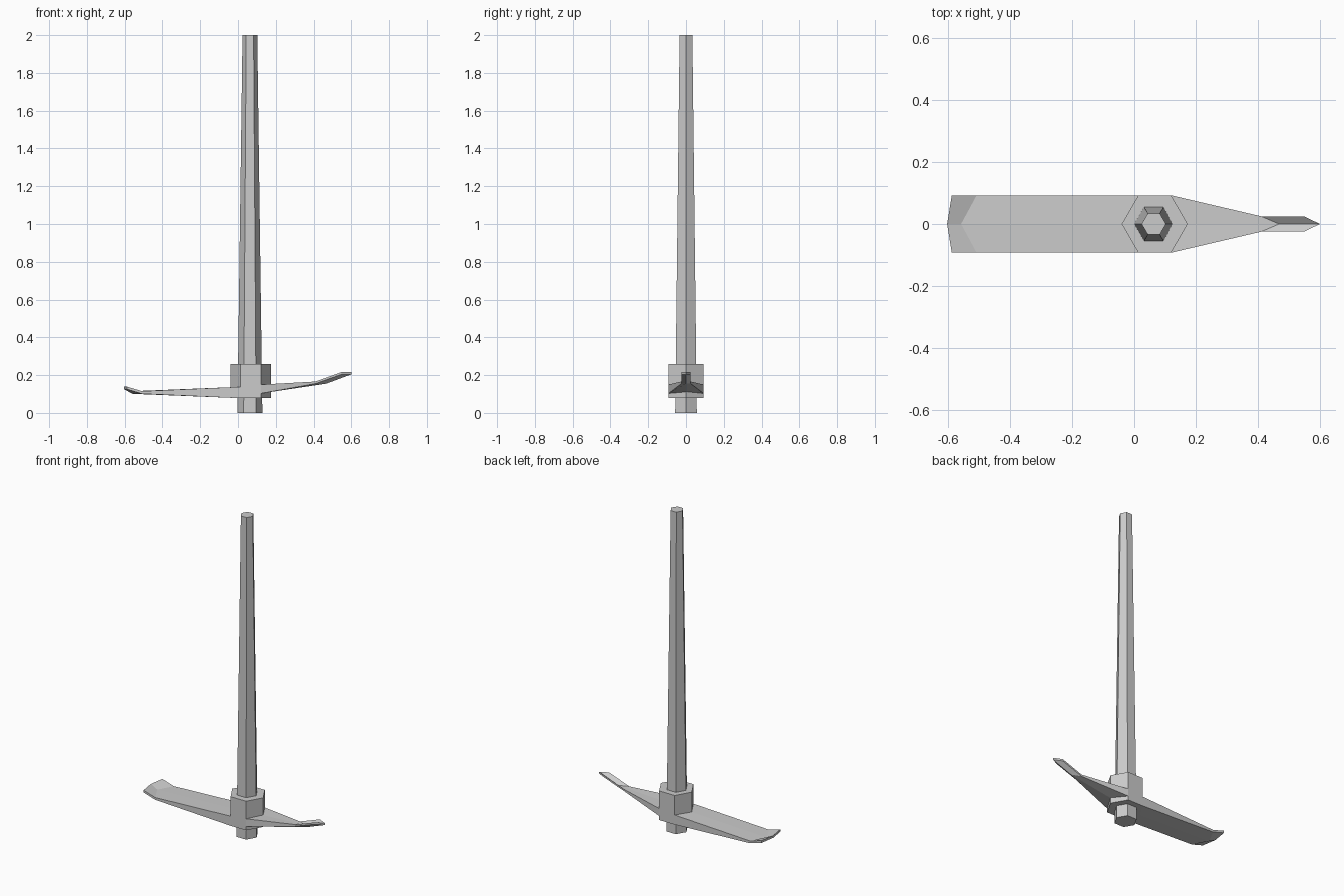
import bpy, bmesh, math
from mathutils import Vector

if "Cube" in bpy.data.objects:
    bpy.data.objects.remove(bpy.data.objects["Cube"])


def make_object(name, bm):
    bmesh.ops.recalc_face_normals(bm, faces=bm.faces)
    mesh = bpy.data.meshes.new(name)
    bm.to_mesh(mesh)
    bm.free()
    obj = bpy.data.objects.new(name, mesh)
    bpy.context.collection.objects.link(obj)
    return obj


def hex_column(name, x, z0, z1, r0, r1):
    bm = bmesh.new()
    rings = []
    for z, r in ((z0, r0), (z1, r1)):
        rings.append([bm.verts.new((x + r * math.cos(i * math.pi / 3),
                                    r * math.sin(i * math.pi / 3), z)) for i in range(6)])
    for i in range(6):
        j = (i + 1) % 6
        bm.faces.new((rings[0][i], rings[0][j], rings[1][j], rings[1][i]))
    bm.faces.new(rings[0])
    bm.faces.new(rings[1])
    return make_object(name, bm)


def arm(name, stations):
    """Loft of six-point sections: side x, centre x, half width, bottom z, top z."""
    bm = bmesh.new()
    rings = []
    for xs, xc, w, zb, zt in stations:
        pts = [(xs, -w, zb), (xc, 0, zb), (xs, w, zb), (xs, w, zt), (xc, 0, zt), (xs, -w, zt)]
        rings.append([bm.verts.new(p) for p in pts])
    for a, b in zip(rings, rings[1:]):
        for i in range(6):
            j = (i + 1) % 6
            bm.faces.new((a[i], a[j], b[j], b[i]))
    for r in (rings[0], rings[-1]):
        bm.faces.new((r[0], r[1], r[4], r[5]))
        bm.faces.new((r[1], r[2], r[3], r[4]))
    return make_object(name, bm)


# Tapered handle and the socket around it
hex_column("handle", 0.063, 0.0, 2.0, 0.066, 0.039)
hex_column("socket", 0.067, 0.078, 0.26, 0.107, 0.107)

# Broad digging blade with upturned edge
arm("flat_blade", [
    (0.0135, 0.0135, 0.0927, 0.078, 0.138),
    (-0.508, -0.558, 0.0927, 0.101, 0.115),
    (-0.588, -0.603, 0.0927, 0.125, 0.139),
])

# Narrow pick with upturned point
arm("pick_point", [
    (0.1205, 0.1205, 0.0927, 0.103, 0.150),
    (0.410, 0.468, 0.025, 0.155, 0.166),
    (0.548, 0.600, 0.025, 0.204, 0.216),
])
